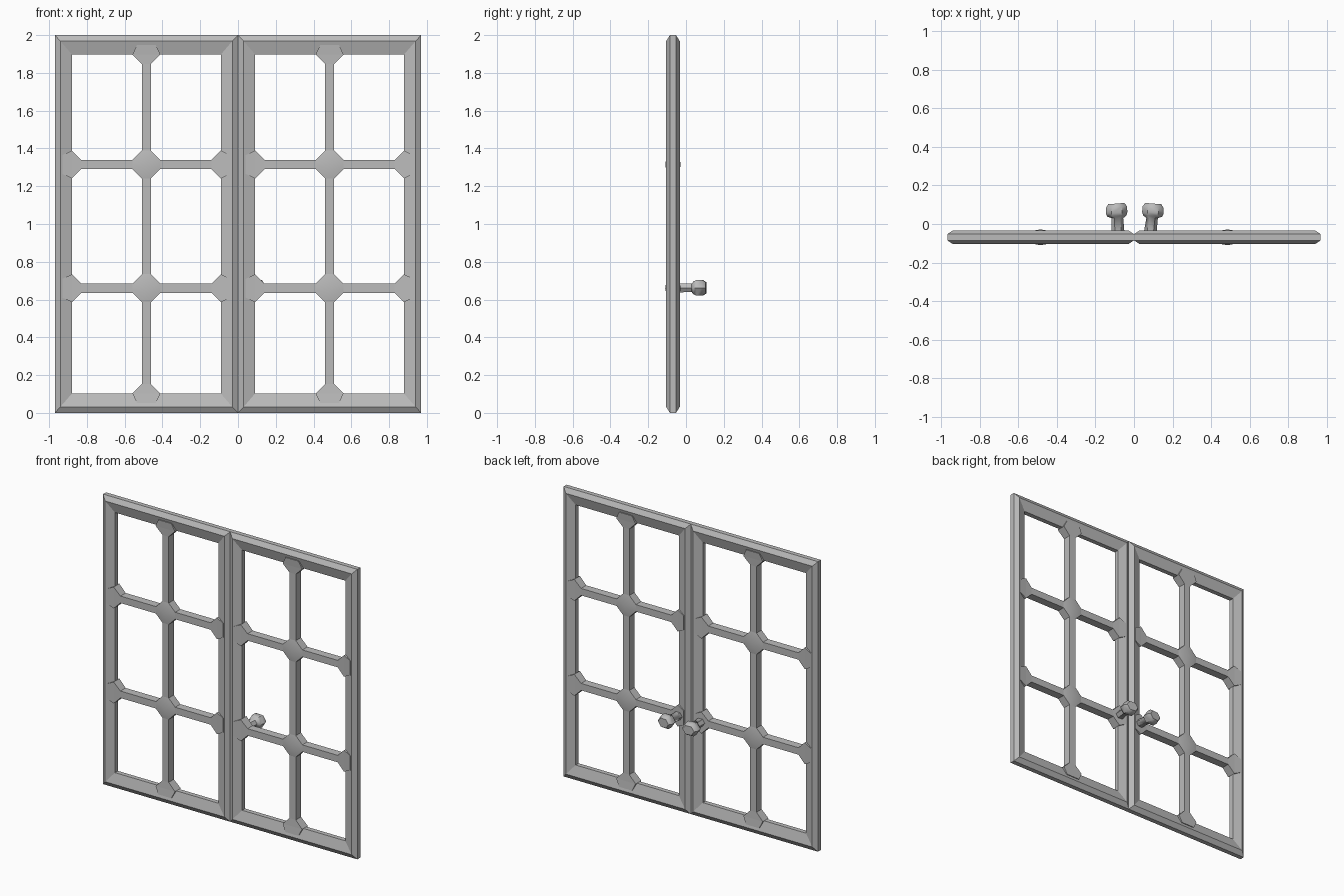
import bpy, bmesh, math
from mathutils import Matrix

if "Cube" in bpy.data.objects:
    bpy.data.objects.remove(bpy.data.objects["Cube"])

W, H, Y0 = 0.97, 2.0, -0.069          # sash width, height, mid-plane
CX = W / 2                            # middle glazing bar
ROWS = (0.66, 1.315)                  # horizontal glazing bars
BAR, DEPTH, CH = 0.024, 0.028, 0.05   # bar half width, half depth, corner chamfer
IN_X, IN_Z = 0.091, 0.103             # frame widths

paint = bpy.data.materials.new("grey paint")
paint.diffuse_color = (0.5, 0.5, 0.5, 1)
paint.use_nodes = True
paint.node_tree.nodes["Principled BSDF"].inputs["Base Color"].default_value = paint.diffuse_color


def finish(name, bm, angle=30):
    bmesh.ops.recalc_face_normals(bm, faces=bm.faces)
    me = bpy.data.meshes.new(name)
    bm.to_mesh(me)
    bm.free()
    ob = bpy.data.objects.new(name, me)
    bpy.context.collection.objects.link(ob)
    me.materials.append(paint)
    bpy.context.view_layer.objects.active = ob
    ob.select_set(True)
    bpy.ops.object.shade_smooth_by_angle(angle=math.radians(angle))
    ob.select_set(False)
    return ob


def bridge(bm, a, b):
    n = len(a)
    for i in range(n):
        bm.faces.new((a[i], a[(i + 1) % n], b[(i + 1) % n], b[i]))


def slab(bm, pts, crown=None):
    """Plate from (x, z, half depth) points, optionally with a raised centre."""
    sides = [[bm.verts.new((x, Y0 + s * d, z)) for x, z, d in pts] for s in (-1, 1)]
    bridge(bm, *sides)
    for s, loop in zip((-1, 1), sides):
        if crown:
            tip = bm.verts.new((crown[0], Y0 + s * crown[2], crown[1]))
            for i, v in enumerate(loop):
                bm.faces.new((v, loop[(i + 1) % len(loop)], tip))
        else:
            bm.faces.new(loop)


def box(bm, x0, x1, z0, z1):
    slab(bm, [(x, z, DEPTH) for x, z in ((x0, z0), (x1, z0), (x1, z1), (x0, z1))])


def gusset(bm, x, z, dx, dz):
    """Flared bar end on the inner frame edge, pointing along (dx, dz)."""
    rows = ((-0.05, 0.05, 0.036), (0, BAR + CH, 0.031), (CH, BAR, DEPTH))
    half = [(x + dx * a - dz * w, z + dz * a + dx * w, d) for a, w, d in rows]
    other = [(x + dx * a + dz * w, z + dz * a - dx * w, d) for a, w, d in rows]
    for i in range(2):
        slab(bm, [half[i], half[i + 1], other[i + 1], other[i]])


def make_frame(name):
    bm = bmesh.new()
    profile = ((0, 0, -0.016), (0.03, 0.032, -0.036), (IN_X, IN_Z, -0.016),
               (IN_X, IN_Z, 0.016), (0.03, 0.032, 0.036), (0, 0, 0.016))
    rings = [[bm.verts.new((x, Y0 + y, z)) for x, z in
              ((ix, iz), (W - ix, iz), (W - ix, H - iz), (ix, H - iz))]
             for ix, iz, y in profile]
    for i in range(len(rings)):
        bridge(bm, rings[i], rings[(i + 1) % len(rings)])
    return finish(name, bm, 20)


def make_bars(name):
    bm = bmesh.new()
    r = BAR + CH
    # vertical and horizontal bar lengths between the joints
    stops = (IN_Z + CH, ROWS[0] - r, ROWS[0] + r, ROWS[1] - r, ROWS[1] + r, H - IN_Z - CH)
    for i in (0, 2, 4):
        box(bm, CX - BAR, CX + BAR, stops[i], stops[i + 1])
    for z in ROWS:
        box(bm, IN_X + CH, CX - r, z - BAR, z + BAR)
        box(bm, CX + r, W - IN_X - CH, z - BAR, z + BAR)
        # eight-sided crossing with a low raised centre
        ring = [(r, -BAR), (r, BAR), (BAR, r), (-BAR, r),
                (-r, BAR), (-r, -BAR), (-BAR, -r), (BAR, -r)]
        slab(bm, [(CX + x, z + y, DEPTH) for x, y in ring], (CX, z, 0.041))
        gusset(bm, IN_X, z, 1, 0)
        gusset(bm, W - IN_X, z, -1, 0)
    gusset(bm, CX, IN_Z, 0, 1)
    gusset(bm, CX, H - IN_Z, 0, -1)
    return finish(name, bm)


def make_knob(name, side):
    """Six-sided turned knob on the back: (y, centre x, radius x, radius z)."""
    bm = bmesh.new()
    profile = ((-0.06, 0.082, 0.034, 0.028), (0.03, 0.09, 0.030, 0.026),
               (0.042, 0.093, 0.050, 0.040), (0.058, 0.094, 0.056, 0.048),
               (0.088, 0.095, 0.054, 0.048), (0.106, 0.096, 0.042, 0.034))
    loops = []
    for y, cx, rx, rz in profile:
        tilt = 0.08 if y > 0.04 else 0
        ring = []
        for k in range(6):
            a = k * math.pi / 3
            dx = rx * math.cos(a)
            ring.append(bm.verts.new((side * (cx + dx) + (0.004 if y > 0.02 else 0),
                                      y - tilt * dx, 0.662 + rz * math.sin(a))))
        loops.append(ring)
    for a, b in zip(loops, loops[1:]):
        bridge(bm, a, b)
    bm.faces.new(loops[0])
    bm.faces.new(loops[-1])
    return finish(name, bm, 50)


# two matching sashes, each with a frame, glazing bars and a knob
for side, label in ((1, "right"), (-1, "left")):
    for ob in (make_frame(label + "_sash_frame"), make_bars(label + "_glazing_bars")):
        if side < 0:
            ob.data.transform(Matrix.Translation((-W, 0, 0)))
    make_knob(label + "_knob", side)
